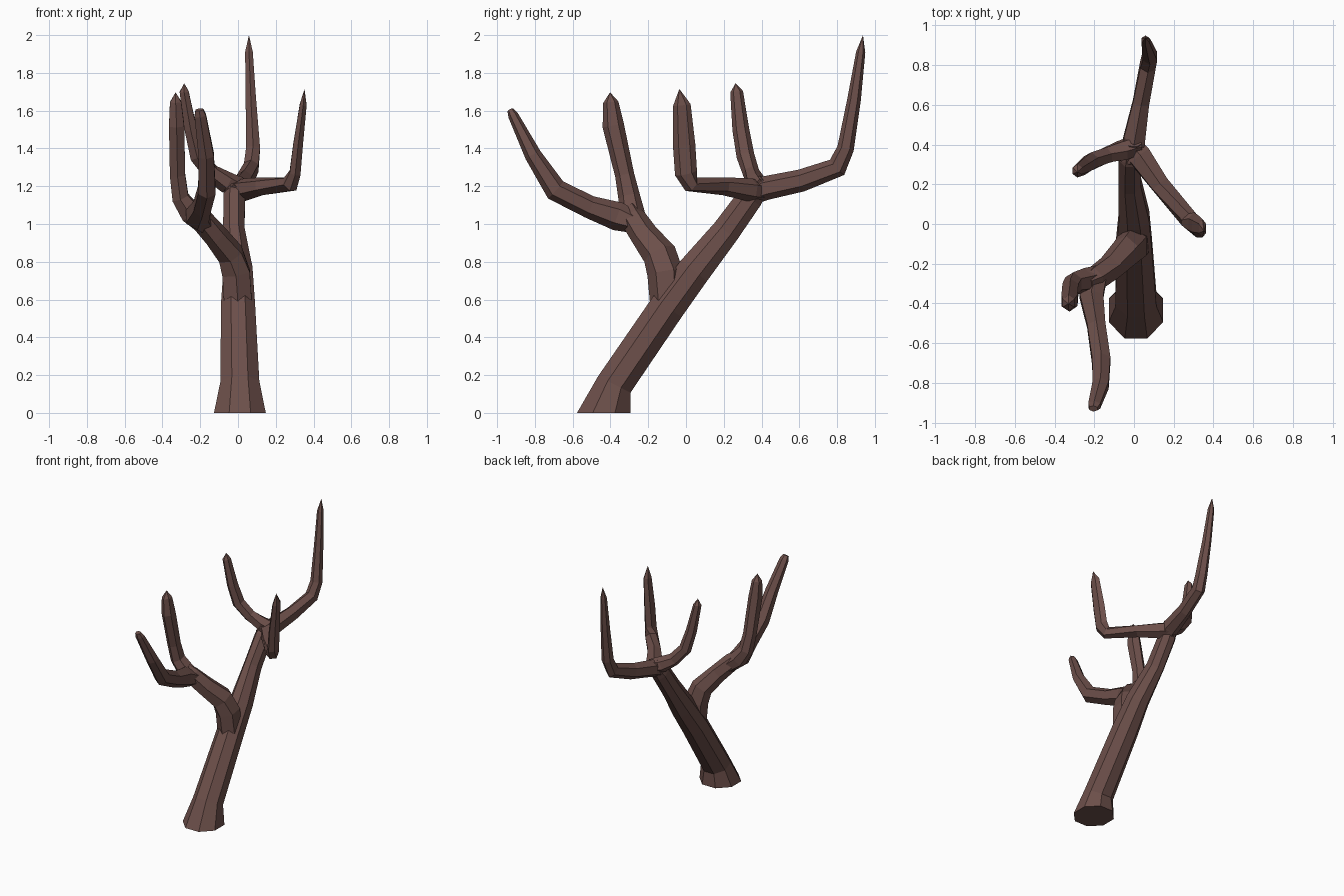
import bpy, bmesh, math
from mathutils import Vector

bark = bpy.data.materials.new("brown bark")
bark.diffuse_color = (0.150, 0.078, 0.068, 1.0)


def limb(name, path, sides=6, flat_start=False, pointed=True):
    """Faceted tube; path rows are (x, y, z, radius across x, radius across depth)."""
    pts = [Vector(p[:3]) for p in path]
    bm = bmesh.new()
    rings = []
    last = len(pts) - 1
    for i, p in enumerate(path):
        if pointed and i == last:
            break
        a = (pts[i] - pts[i - 1]).normalized() if i else Vector()
        b = (pts[i + 1] - pts[i]).normalized() if i < last else Vector()
        t = (a + b).normalized()
        if flat_start and i == 0:
            t = Vector((0, 0, 1))
        u = Vector((1, 0, 0))
        u = (u - t * u.dot(t)).normalized()
        v = t.cross(u)
        ring = []
        for k in range(sides):
            w = 2 * math.pi * (k + 0.5) / sides
            ring.append(bm.verts.new(pts[i] + (u * math.cos(w) * p[3] + v * math.sin(w) * p[4]) * 1.06))
        rings.append(ring)
    for r, s in zip(rings, rings[1:]):
        for k in range(sides):
            n = (k + 1) % sides
            bm.faces.new((r[k], r[n], s[n], s[k]))
    bm.faces.new(rings[0][::-1])
    if pointed:
        tip = bm.verts.new(pts[-1])
        for k in range(sides):
            bm.faces.new((rings[-1][k], rings[-1][(k + 1) % sides], tip))
    else:
        bm.faces.new(rings[-1])
    bmesh.ops.recalc_face_normals(bm, faces=bm.faces)
    me = bpy.data.meshes.new(name)
    bm.to_mesh(me)
    bm.free()
    me.materials.append(bark)
    ob = bpy.data.objects.new(name, me)
    bpy.context.collection.objects.link(ob)
    return ob


# leaning trunk with flared foot
limb("trunk", [
    (0.01, -0.435, 0, 0.14, 0.145), (0.01, -0.38, 0.15, 0.105, 0.098),
    (0.0, -0.10, 0.56, 0.092, 0.095), (0.0, 0.04, 0.75, 0.078, 0.09),
    (-0.022, 0.21, 0.96, 0.058, 0.076), (-0.02, 0.34, 1.14, 0.058, 0.07),
    (-0.005, 0.42, 1.23, 0.045, 0.04)], sides=8, flat_start=True, pointed=False)

# back branch, the tallest
limb("back_branch", [
    (-0.02, 0.32, 1.15, 0.055, 0.055), (0.0, 0.42, 1.19, 0.06, 0.06),
    (0.035, 0.61, 1.23, 0.045, 0.056), (0.07, 0.80, 1.30, 0.042, 0.052),
    (0.08, 0.845, 1.40, 0.04, 0.042), (0.068, 0.89, 1.66, 0.03, 0.034),
    (0.058, 0.925, 1.91, 0.022, 0.023), (0.058, 0.937, 2.0, 0, 0)])

# right branch
limb("right_branch", [
    (-0.03, 0.41, 1.17, 0.055, 0.05), (0.03, 0.34, 1.18, 0.062, 0.058),
    (0.13, 0.20, 1.20, 0.05, 0.045), (0.275, 0.025, 1.21, 0.045, 0.042),
    (0.302, 0.0, 1.27, 0.032, 0.056), (0.318, -0.01, 1.42, 0.028, 0.056),
    (0.345, -0.022, 1.63, 0.02, 0.044), (0.352, -0.035, 1.715, 0, 0)])

# left branch
limb("left_branch", [
    (0.02, 0.40, 1.19, 0.05, 0.05), (-0.06, 0.37, 1.22, 0.055, 0.05),
    (-0.14, 0.345, 1.27, 0.045, 0.042), (-0.215, 0.315, 1.36, 0.042, 0.045),
    (-0.25, 0.29, 1.50, 0.035, 0.042), (-0.285, 0.268, 1.70, 0.026, 0.032),
    (-0.285, 0.262, 1.745, 0, 0)])

# front fork leaving the trunk
limb("front_fork", [
    (0.0, -0.10, 0.58, 0.08, 0.085), (-0.01, -0.11, 0.74, 0.08, 0.09),
    (-0.04, -0.14, 0.84, 0.07, 0.085), (-0.12, -0.22, 0.94, 0.06, 0.07),
    (-0.20, -0.28, 1.03, 0.058, 0.065), (-0.24, -0.30, 1.08, 0.04, 0.045)], pointed=False)

# upright branch of the fork
limb("upright_branch", [
    (-0.17, -0.26, 0.99, 0.05, 0.055), (-0.25, -0.285, 1.06, 0.06, 0.062),
    (-0.305, -0.30, 1.14, 0.048, 0.055), (-0.32, -0.325, 1.26, 0.044, 0.048),
    (-0.325, -0.385, 1.52, 0.044, 0.054), (-0.33, -0.398, 1.645, 0.033, 0.038),
    (-0.33, -0.402, 1.697, 0, 0)])

# front branch of the fork, sweeping outwards
limb("front_branch", [
    (-0.18, -0.25, 1.0, 0.05, 0.05), (-0.215, -0.36, 1.04, 0.066, 0.072),
    (-0.19, -0.51, 1.09, 0.05, 0.057), (-0.165, -0.69, 1.18, 0.05, 0.057),
    (-0.168, -0.81, 1.365, 0.044, 0.042), (-0.20, -0.915, 1.575, 0.033, 0.026),
    (-0.205, -0.93, 1.605, 0.022, 0.016)], pointed=False)
